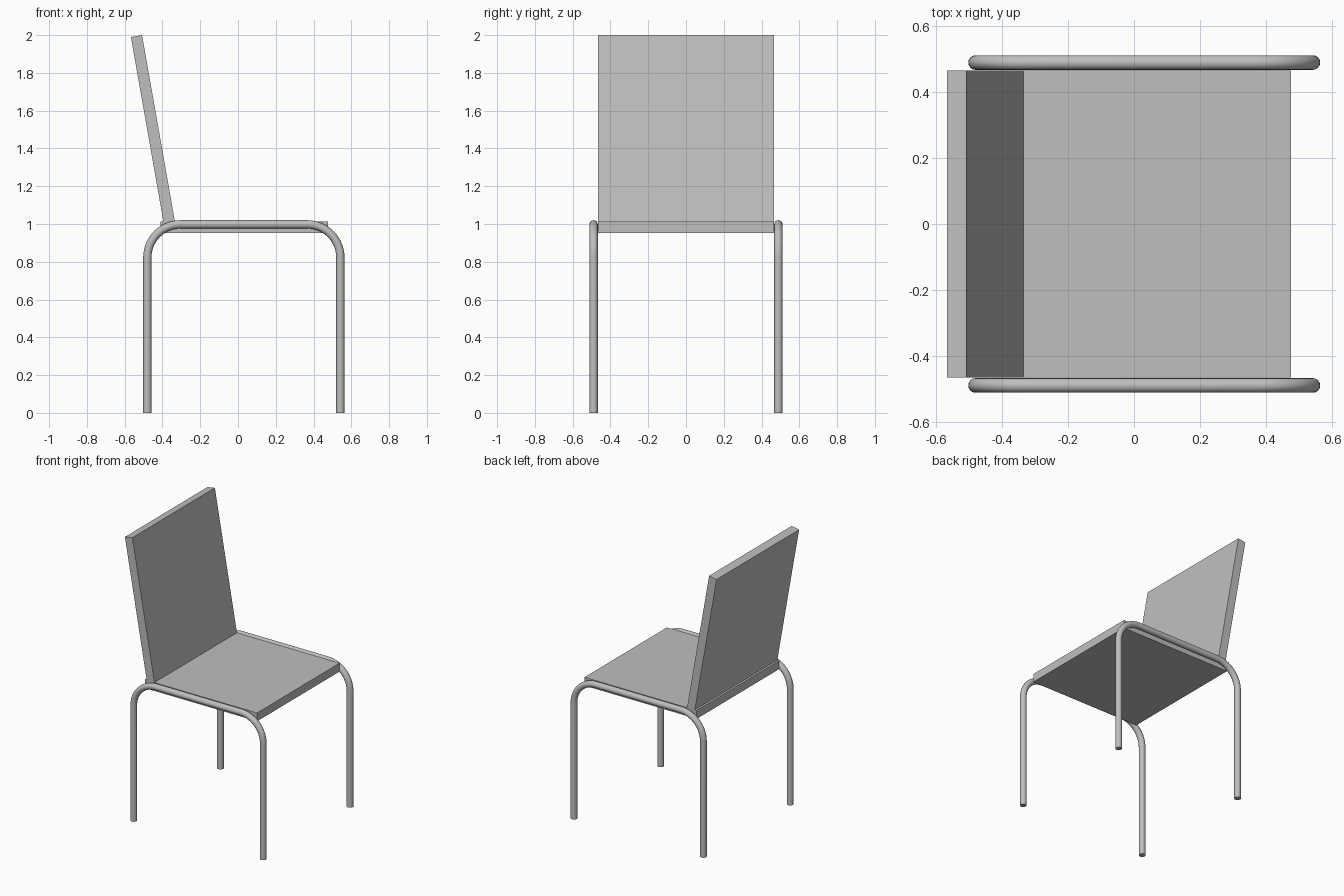
import bpy, math
from mathutils import Vector, Matrix

if "Cube" in bpy.data.objects:
    bpy.data.objects.remove(bpy.data.objects["Cube"])

grey = bpy.data.materials.new("mid_grey")
grey.diffuse_color = (0.52, 0.52, 0.52, 1)
grey.use_nodes = True
grey.node_tree.nodes["Principled BSDF"].inputs["Base Color"].default_value = grey.diffuse_color


def board(name, size, centre, tilt=0.0):
    """Flat board, optionally tilted about the y axis."""
    bpy.ops.mesh.primitive_cube_add(size=1)
    ob = bpy.context.object
    ob.name = name
    ob.data.transform(Matrix.Translation(centre) @ Matrix.Rotation(tilt, 4, 'Y')
                      @ Matrix.Diagonal((*size, 1)))
    ob.data.materials.append(grey)
    return ob


def tube_frame(name, y, x0=-0.48, x1=0.542, top=0.998, bend=0.175, radius=0.022, steps=14):
    """Bent tube forming two legs and the side rail between them."""
    pts = [(x0, y, 0)]
    for cx, start in ((x0 + bend, math.pi), (x1 - bend, math.pi / 2)):
        for i in range(steps + 1):
            a = start - math.pi / 2 * i / steps
            pts.append((cx + bend * math.cos(a), y, top - bend + bend * math.sin(a)))
    pts.append((x1, y, 0))
    cu = bpy.data.curves.new(name, 'CURVE')
    cu.dimensions = '3D'
    cu.bevel_depth = radius
    cu.bevel_resolution = 6
    cu.use_fill_caps = True
    sp = cu.splines.new('POLY')
    sp.points.add(len(pts) - 1)
    for p, co in zip(sp.points, pts):
        p.co = (*co, 1)
    ob = bpy.data.objects.new(name, cu)
    bpy.context.collection.objects.link(ob)
    bpy.ops.object.select_all(action='DESELECT')
    ob.select_set(True)
    bpy.context.view_layer.objects.active = ob
    bpy.ops.object.convert(target='MESH')
    ob = bpy.context.object
    ob.name = name
    ob.data.materials.clear()
    ob.data.materials.append(grey)
    bpy.ops.object.shade_smooth_by_angle(angle=math.radians(40))


# Seat
width, thick = 0.93, 0.06
board("seat", (0.886, width, thick), Vector((0.033, 0, 0.983)))

# Backrest: leans back ten degrees, top front edge at z = 2
lean = math.radians(10)
height = 1.007
top_front = Vector((-0.508, 0, 2.0))
up = Vector((-math.sin(lean), 0, math.cos(lean)))
out = Vector((math.cos(lean), 0, math.sin(lean)))
board("backrest", (thick, width, height), top_front - up * height / 2 - out * thick / 2, -lean)

# Side frames with legs
tube_frame("front_leg_frame", -0.489)
tube_frame("rear_leg_frame", 0.489)
